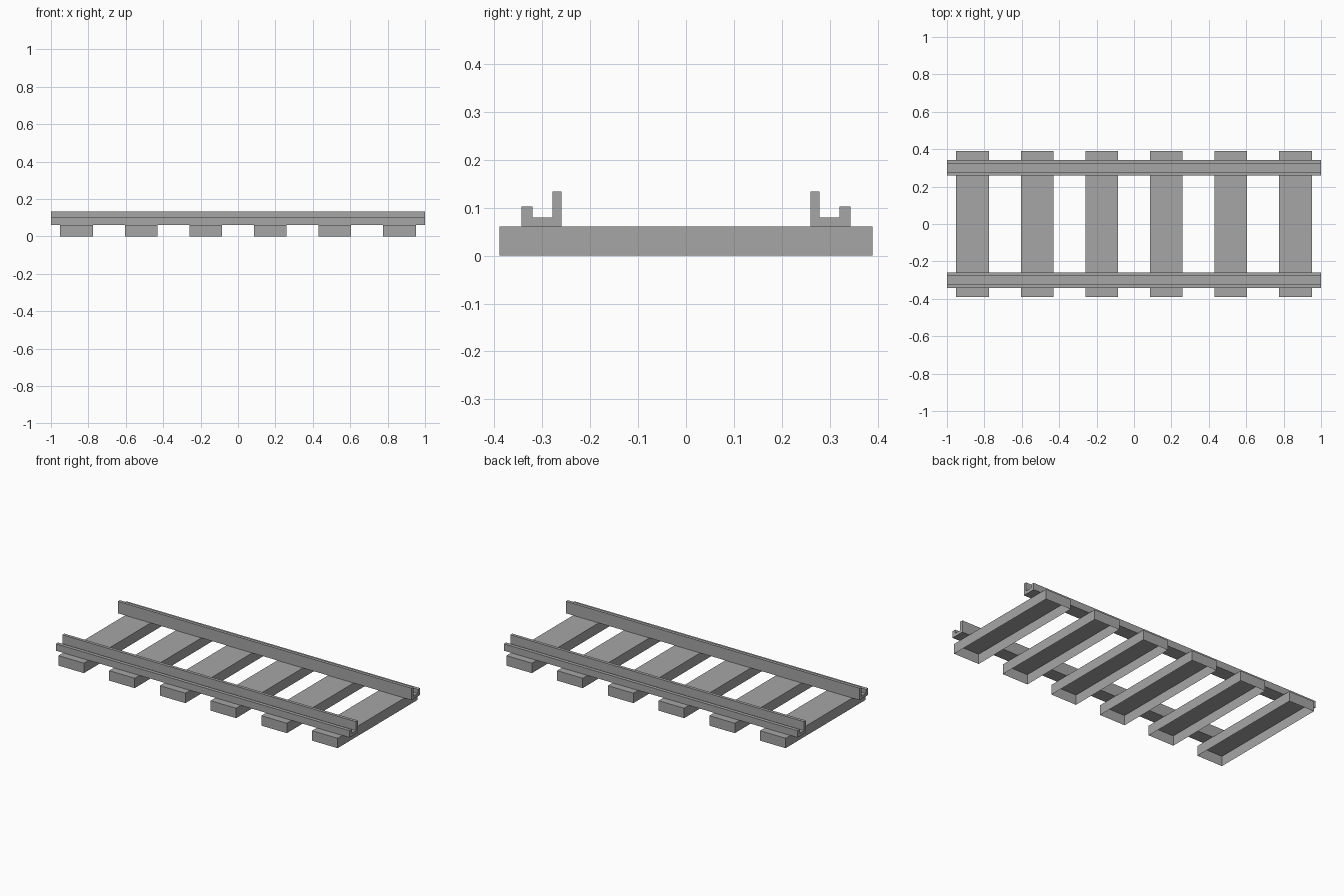
import bpy
import bmesh

cube = bpy.data.objects.get("Cube")
if cube:
    bpy.data.objects.remove(cube, do_unlink=True)

# One plain grey for the whole track
grey = bpy.data.materials.new("track_grey")
grey.use_nodes = True
colour = (0.38, 0.38, 0.38, 1)
grey.diffuse_color = colour
grey.node_tree.nodes["Principled BSDF"].inputs["Base Color"].default_value = colour


def add_object(name, bm):
    bmesh.ops.recalc_face_normals(bm, faces=bm.faces)
    mesh = bpy.data.meshes.new(name)
    bm.to_mesh(mesh)
    bm.free()
    mesh.materials.append(grey)
    obj = bpy.data.objects.new(name, mesh)
    bpy.context.collection.objects.link(obj)
    return obj


def sleeper(name, x, width=0.174, length=0.778, height=0.061):
    """Box shell, open underneath."""
    bm = bmesh.new()
    bmesh.ops.create_cube(bm, size=1)
    for v in bm.verts:
        v.co = (x + v.co.x * width, v.co.y * length, (v.co.z + 0.5) * height)
    add_object(name, bm)
    # Remove the underside after the normals are set
    mesh = bpy.data.objects[name].data
    bm = bmesh.new()
    bm.from_mesh(mesh)
    under = [f for f in bm.faces if f.normal.z < -0.9]
    bmesh.ops.delete(bm, geom=under, context="FACES")
    bm.to_mesh(mesh)
    bm.free()


def rail(name, side):
    """Channel section with a tall inner lip, extruded along x."""
    section = [(0.260, 0.061), (0.343, 0.061), (0.343, 0.103), (0.321, 0.103),
               (0.321, 0.080), (0.279, 0.080), (0.279, 0.134), (0.260, 0.134)]
    bm = bmesh.new()
    end = bm.faces.new([bm.verts.new((-1, side * y, z)) for y, z in section])
    extruded = bmesh.ops.extrude_face_region(bm, geom=[end], use_keep_orig=True)
    moved = [g for g in extruded["geom"] if isinstance(g, bmesh.types.BMVert)]
    bmesh.ops.translate(bm, verts=moved, vec=(2, 0, 0))
    add_object(name, bm)


# Six evenly spaced sleepers
for i in range(6):
    sleeper(f"sleeper_{i + 1}", (i - 2.5) * 0.3454)

# Two mirrored rails
rail("front_rail", -1)
rail("back_rail", 1)
